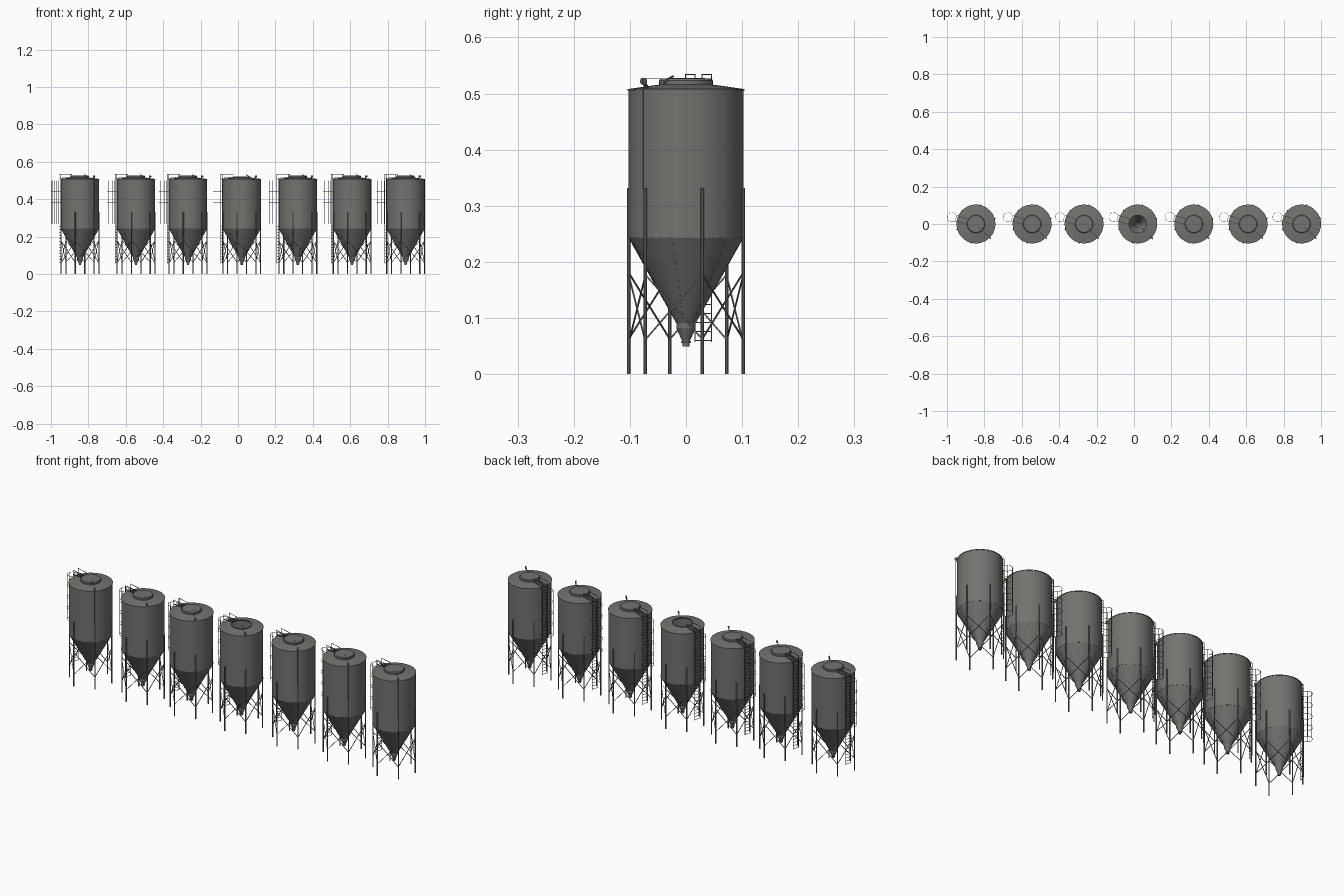
import bpy, bmesh, math
from mathutils import Vector, Matrix

if "Cube" in bpy.data.objects:
    bpy.data.objects.remove(bpy.data.objects["Cube"])

CENTRES = [-0.845, -0.545, -0.267, 0.02, 0.32, 0.61, 0.896]
OPEN_SILO = 3                      # this one has no lid
LEG_ANGLES = [16 + 60 * k for k in range(6)]
LADDER = 164                       # ladder direction in degrees
PULLEY = 315                       # lid rope direction

GREY = bpy.data.materials.new("silo_grey")
GREY.diffuse_color = (0.17, 0.17, 0.16, 1)
GREY.use_nodes = True
GREY.node_tree.nodes["Principled BSDF"].inputs["Base Color"].default_value = GREY.diffuse_color


def polar(angle, r, z, side=0.0):
    a = math.radians(angle)
    return Vector((r * math.cos(a) - side * math.sin(a),
                   r * math.sin(a) + side * math.cos(a), z))


def bar(bm, a, b, w, sides=4):
    """Straight bar from a to b; square by default, round with more sides."""
    a, b = Vector(a), Vector(b)
    axis = b - a
    rot = axis.to_track_quat('Z', 'Y').to_matrix().to_4x4()
    mat = Matrix.Translation((a + b) / 2) @ rot
    if sides == 4:
        mat = mat @ Matrix.Diagonal((w, w, axis.length, 1))
        bmesh.ops.create_cube(bm, size=1, matrix=mat)
    else:
        bmesh.ops.create_cone(bm, cap_ends=True, segments=sides, radius1=w / 2,
                              radius2=w / 2, depth=axis.length, matrix=mat)


def path(bm, pts, w):
    for a, b in zip(pts, pts[1:]):
        bar(bm, a, b, w)


def lathe(bm, profile, n=36):
    """Spin (r, z) points round the z axis."""
    rings = []
    for r, z in profile:
        if r == 0:
            rings.append([bm.verts.new((0, 0, z))] * n)
        else:
            rings.append([bm.verts.new(polar(360 * i / n, r, z)) for i in range(n)])
    for p, q in zip(rings, rings[1:]):
        for i in range(n):
            j = (i + 1) % n
            loop = list(dict.fromkeys((p[i], p[j], q[j], q[i])))
            bm.faces.new(loop)


parts = []


def part(name, build, smooth=False, lid=False):
    bm = bmesh.new()
    build(bm)
    bmesh.ops.recalc_face_normals(bm, faces=bm.faces)
    me = bpy.data.meshes.new(name)
    bm.to_mesh(me)
    bm.free()
    me.materials.append(GREY)
    if smooth:
        me.polygons.foreach_set("use_smooth", [True] * len(me.polygons))
        me.set_sharp_from_angle(angle=math.radians(20))
    parts.append((name, me, lid))


# tank: hopper cone, cylinder, roof and open neck
part("tank_shell", lambda bm: lathe(bm, [
    (0.017, 0.09), (0.1025, 0.243), (0.1025, 0.505), (0.104, 0.505),
    (0.104, 0.508), (0.047, 0.516), (0.047, 0.522)]), True)
part("outlet", lambda bm: lathe(bm, [
    (0.017, 0.09), (0.017, 0.082), (0.0145, 0.076), (0.0065, 0.058),
    (0.009, 0.058), (0.009, 0.055), (0.006, 0.055), (0.006, 0.049), (0, 0.049)], 24), True)
part("lid", lambda bm: lathe(bm, [
    (0.048, 0.516), (0.048, 0.523), (0.045, 0.527), (0, 0.528)]), True, True)


# legs, standing against the cylinder
def legs(bm):
    for a in LEG_ANGLES:
        bar(bm, polar(a, 0.105, 0), polar(a, 0.105, 0.332), 0.006, sides=8)


part("legs", legs)


# crossed braces between neighbouring legs
def braces(bm):
    for a in LEG_ANGLES:
        for z0, z1, r in ((0.062, 0.178, 0.1035), (0.178, 0.062, 0.1055)):
            bar(bm, polar(a, r, z0), polar(a + 60, r, z1), 0.0024)


part("braces", braces)


# bolts round the hopper rim and down its seams
def bolts(bm):
    for i in range(36):
        a = 10 * i
        bar(bm, polar(a - 2.5, 0.1025, 0.243), polar(a + 2.5, 0.1025, 0.243), 0.0014)
    for a in LEG_ANGLES:
        for k in range(9):
            t, u = 0.06 + k * 0.1, 0.11 + k * 0.1
            bar(bm, polar(a - 30, 0.1025 - 0.0855 * t, 0.243 - 0.153 * t),
                polar(a - 30, 0.1025 - 0.0855 * u, 0.243 - 0.153 * u), 0.0014)


part("hopper_bolts", bolts)


# ladder up the side, over the roof to the lid, with handrails
def ladder(bm):
    for s in (-0.0155, 0.0155):
        path(bm, [polar(LADDER, 0.112, 0.057, s), polar(LADDER, 0.112, 0.534, s),
                  polar(LADDER, 0.05, 0.534, s), polar(LADDER, 0.05, 0.514, s)], 0.002)
        bar(bm, polar(LADDER, 0.112, 0.512, s), polar(LADDER, 0.047, 0.518, s), 0.002)
        for z in (0.26, 0.34, 0.42, 0.5):
            bar(bm, polar(LADDER, 0.1, z, s), polar(LADDER, 0.112, z, s), 0.0016)
    for k in range(29):
        z = 0.06 + k * 0.016
        bar(bm, polar(LADDER, 0.112, z, -0.0155), polar(LADDER, 0.112, z, 0.0155), 0.0016)
    for k in range(5):
        r = 0.103 - k * 0.012
        z = 0.513 + k * 0.001
        bar(bm, polar(LADDER, r, z, -0.0155), polar(LADDER, r, z, 0.0155), 0.0016)


part("ladder", ladder)


# safety cage: hoops joined by upright strips
def cage(bm):
    def pt(deg, z):
        a = math.radians(deg)
        return polar(LADDER, 0.134 + 0.0255 * math.cos(a), z, 0.0255 * math.sin(a))
    for k in range(5):
        z = 0.268 + k * 0.058
        hoop = [polar(LADDER, 0.112, z, -0.0155)]
        hoop += [pt(d, z) for d in range(-140, 141, 20)]
        hoop.append(polar(LADDER, 0.112, z, 0.0155))
        path(bm, hoop, 0.0014)
    for d in (-110, -55, 0, 55, 110):
        bar(bm, pt(d, 0.268), pt(d, 0.5), 0.0014)


part("ladder_cage", cage)


# lid lever, rope and pulley bracket at the roof edge
def lid_gear(bm):
    bar(bm, polar(PULLEY, 0.108, 0.33), polar(PULLEY, 0.108, 0.525), 0.001)
    bar(bm, polar(PULLEY, 0.108, 0.526), polar(PULLEY, 0.05, 0.526), 0.001)
    path(bm, [polar(PULLEY, 0.095, 0.509), polar(PULLEY, 0.108, 0.527),
              polar(PULLEY, 0.102, 0.509)], 0.0025)
    bar(bm, polar(PULLEY, 0.107, 0.522, -0.003), polar(PULLEY, 0.107, 0.522, 0.003), 0.012, sides=12)
    path(bm, [polar(PULLEY, 0.056, 0.518), polar(PULLEY, 0.047, 0.525),
              polar(PULLEY, 0.032, 0.531)], 0.003)


part("lid_gear", lid_gear)

# place the seven silos
for i, x in enumerate(CENTRES):
    for name, me, lid in parts:
        if lid and i == OPEN_SILO:
            continue
        ob = bpy.data.objects.new(f"silo_{i + 1}_{name}", me)
        ob.location.x = x
        bpy.context.collection.objects.link(ob)
